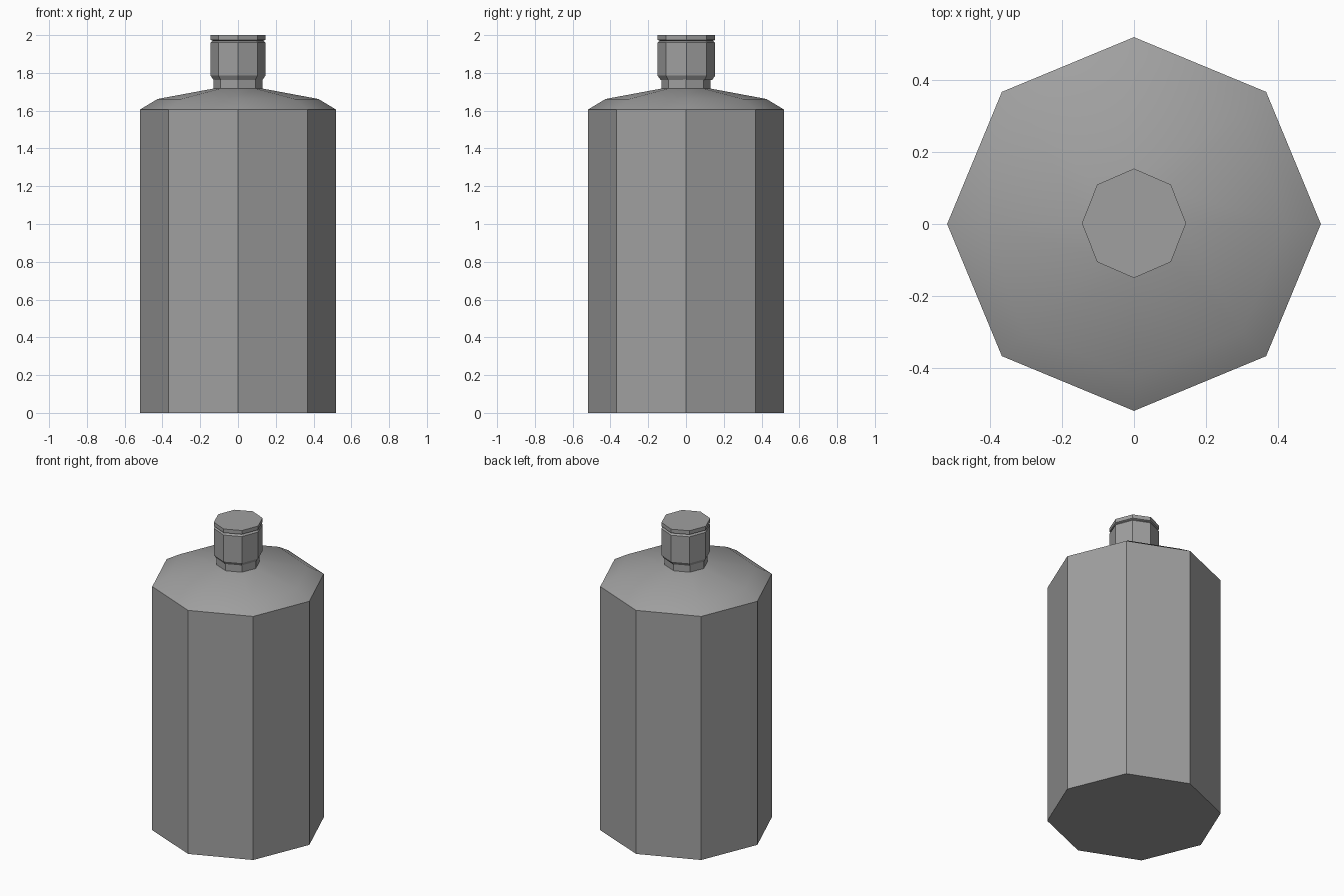
import bpy, math

if "Cube" in bpy.data.objects:
    bpy.data.objects.remove(bpy.data.objects["Cube"])

SIDES = 8

grey = bpy.data.materials.new("mid_grey")
grey.diffuse_color = (0.35, 0.35, 0.35, 1)
grey.use_nodes = True
grey.node_tree.nodes["Principled BSDF"].inputs["Base Color"].default_value = grey.diffuse_color


def lathe(name, profile, y_scale=1.0, y_shift=0.0):
    """Eight-sided solid from (radius, height) pairs, capped at both ends."""
    verts, faces = [], []
    for r, z in profile:
        for i in range(SIDES):
            a = 2 * math.pi * i / SIDES
            verts.append((r * math.cos(a), r * math.sin(a) * y_scale + y_shift, z))
    for k in range(len(profile) - 1):
        for i in range(SIDES):
            j = (i + 1) % SIDES
            a, b = k * SIDES, (k + 1) * SIDES
            faces.append((a + i, a + j, b + j, b + i))
    faces.append(tuple(reversed(range(SIDES))))
    top = (len(profile) - 1) * SIDES
    faces.append(tuple(range(top, top + SIDES)))
    mesh = bpy.data.meshes.new(name)
    mesh.from_pydata(verts, [], faces)
    mesh.materials.append(grey)
    obj = bpy.data.objects.new(name, mesh)
    bpy.context.collection.objects.link(obj)
    bpy.ops.object.select_all(action='DESELECT')
    obj.select_set(True)
    bpy.context.view_layer.objects.active = obj
    bpy.ops.object.shade_smooth_by_angle(angle=math.radians(30))
    return obj


# Body with sloping shoulder and neck
lathe("bottle_body", [(0.52, 0), (0.52, 1.605), (0.425, 1.662),
                      (0.13, 1.717), (0.13, 1.765)])

# Cap with a bevelled lower edge and a groove below its top disc
lathe("bottle_cap", [(0.13, 1.763), (0.145, 1.785), (0.145, 1.96),
                     (0.135, 1.97), (0.145, 1.975), (0.145, 2.0)],
      y_scale=1.05, y_shift=0.002)
